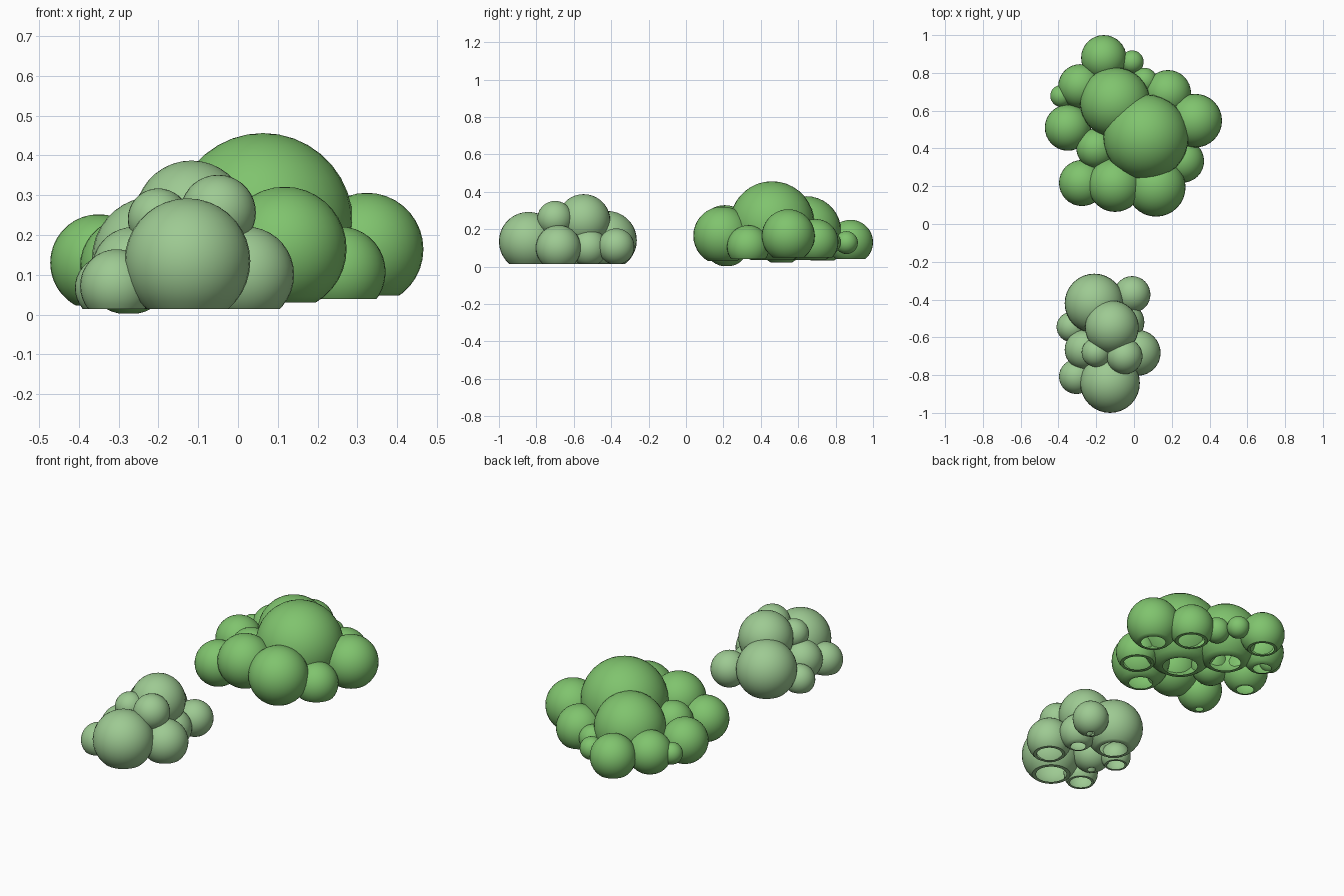
import bpy
import bmesh
from math import radians
from mathutils import Matrix, Vector

cube = bpy.data.objects.get("Cube")
if cube:
    bpy.data.objects.remove(cube, do_unlink=True)


def make_material(name, colour):
    mat = bpy.data.materials.new(name)
    mat.use_nodes = True
    mat.diffuse_color = colour
    mat.node_tree.nodes["Principled BSDF"].inputs["Base Color"].default_value = colour
    return mat


def add_puff(name, x, y, z, r, mat, ground):
    """One leafy ball, cut off near the ground with an open, flat-rimmed base."""
    bm = bmesh.new()
    bmesh.ops.create_uvsphere(bm, u_segments=32, v_segments=18, radius=r,
                              matrix=Matrix.Translation((x, y, z)))
    floor = ground(x, y)
    if z - r < floor:
        cut = bmesh.ops.bisect_plane(
            bm, geom=bm.verts[:] + bm.edges[:] + bm.faces[:],
            plane_co=(0, 0, floor), plane_no=(0, 0, 1), clear_inner=True)
        rim = [e for e in cut["geom_cut"] if isinstance(e, bmesh.types.BMEdge)]
        # Narrow flat lip turned inward around the opening
        lip = bmesh.ops.extrude_edge_only(bm, edges=rim)["geom"]
        for v in lip:
            if isinstance(v, bmesh.types.BMVert):
                v.co = v.co.lerp(Vector((x, y, floor)), 0.2)
    bmesh.ops.recalc_face_normals(bm, faces=bm.faces[:])
    mesh = bpy.data.meshes.new(name)
    bm.to_mesh(mesh)
    bm.free()
    mesh.materials.append(mat)
    obj = bpy.data.objects.new(name, mesh)
    bpy.context.collection.objects.link(obj)
    bpy.ops.object.select_all(action="DESELECT")
    obj.select_set(True)
    bpy.context.view_layer.objects.active = obj
    bpy.ops.object.shade_smooth_by_angle(angle=radians(40))


pale_green = make_material("pale leaf green", (0.34, 0.59, 0.29, 1))
fresh_green = make_material("fresh leaf green", (0.215, 0.55, 0.155, 1))

# Small bush at the front: name, x, y, z, radius
small_bush = [
    ("front", -0.127, -0.842, 0.134, 0.158),
    ("back", -0.21, -0.42, 0.14, 0.157),
    ("crown", -0.117, -0.547, 0.245, 0.142),
    ("upper_left", -0.05, -0.7, 0.256, 0.095),
    ("upper_right", -0.2, -0.68, 0.24, 0.077),
    ("side_right", -0.262, -0.665, 0.115, 0.105),
    ("front_right", -0.305, -0.808, 0.072, 0.092),
    ("side_left", 0.02, -0.682, 0.1, 0.121),
    ("back_left", -0.01, -0.373, 0.107, 0.097),
    ("back_right", -0.33, -0.545, 0.067, 0.08),
    ("middle_left", -0.045, -0.52, 0.1, 0.1),
]
for part, *place in small_bush:
    add_puff("small_bush_" + part, *place, pale_green, lambda x, y: 0.014)

# Large bush at the back, its base slightly tilted
large_bush = [
    ("crown", 0.063, 0.46, 0.23, 0.226),
    ("back_crown", -0.1, 0.643, 0.19, 0.186),
    ("back", -0.16, 0.88, 0.13, 0.12),
    ("back_bud", -0.01, 0.858, 0.128, 0.061),
    ("back_right", -0.285, 0.73, 0.13, 0.116),
    ("right_bud", -0.385, 0.678, 0.13, 0.058),
    ("side_right", -0.35, 0.51, 0.13, 0.122),
    ("front_right", -0.275, 0.217, 0.122, 0.122),
    ("front_middle", -0.1, 0.207, 0.185, 0.143),
    ("front_left", 0.117, 0.195, 0.165, 0.156),
    ("lower_left", 0.257, 0.333, 0.107, 0.114),
    ("side_left", 0.324, 0.547, 0.164, 0.142),
    ("back_left", 0.18, 0.693, 0.132, 0.122),
    ("back_filler", 0.055, 0.757, 0.13, 0.07),
    ("right_filler", -0.2, 0.4, 0.16, 0.105),
]
for part, *place in large_bush:
    if part == "front_right":
        base = lambda x, y: 0.003
    else:
        base = lambda x, y: 0.02 + 0.03 * y + 0.037 * x
    add_puff("large_bush_" + part, *place, fresh_green, base)
